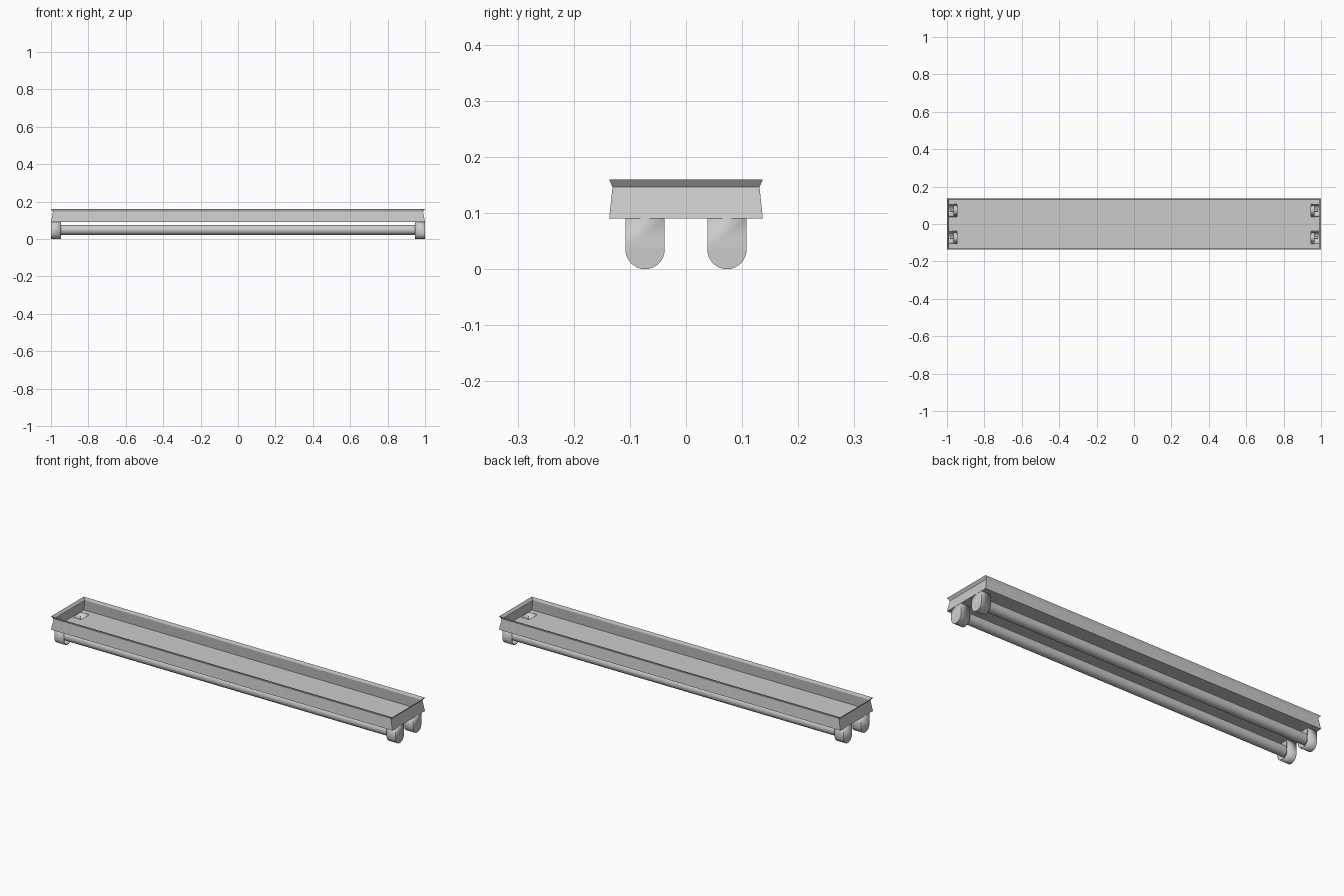
import bpy, bmesh, math

if "Cube" in bpy.data.objects:
    bpy.data.objects.remove(bpy.data.objects["Cube"])

Z_FLOOR = 0.09          # tray floor height
TUBE_Y = 0.073          # lamp offset from the centre line
HOLD_R = 0.035          # half width of a lamp holder
HOLD_X = 0.947          # inner face of the holders


def make_object(name, bm, smooth=False):
    mesh = bpy.data.meshes.new(name)
    bm.to_mesh(mesh)
    bm.free()
    ob = bpy.data.objects.new(name, mesh)
    bpy.context.collection.objects.link(ob)
    if smooth:
        bpy.ops.object.select_all(action='DESELECT')
        ob.select_set(True)
        bpy.context.view_layer.objects.active = ob
        bpy.ops.object.shade_smooth_by_angle(angle=math.radians(40))
    return ob


# Tray walls: three stacked rectangles, pinched below the rim
bm = bmesh.new()
rings = []
for hx, hy, z in ((1.0, 0.137, Z_FLOOR), (0.989, 0.131, 0.146), (1.0, 0.137, 0.16)):
    rings.append([bm.verts.new((sx * hx, sy * hy, z))
                  for sx, sy in ((-1, -1), (1, -1), (1, 1), (-1, 1))])
for lo, hi in zip(rings, rings[1:]):
    for i in range(4):
        j = (i + 1) % 4
        bm.faces.new((lo[i], lo[j], hi[j], hi[i]))

# Tray floor: grid of panels, left open above each holder
xs = (-1, -HOLD_X, HOLD_X, 1)
a, b = TUBE_Y - HOLD_R, TUBE_Y + HOLD_R
ys = (-0.137, -b, -a, a, b, 0.137)
grid = [[bm.verts.new((x, y, Z_FLOOR)) for y in ys] for x in xs]
for i in range(3):
    for j in range(5):
        if i != 1 and j in (1, 3):
            continue
        bm.faces.new((grid[i][j], grid[i + 1][j], grid[i + 1][j + 1], grid[i][j + 1]))
bmesh.ops.remove_doubles(bm, verts=bm.verts, dist=1e-5)
make_object("tray_housing", bm)


def holder(name, side, y):
    """U-shaped cup, closed on its outer face, open to the lamp and the tray."""
    prof = [(-HOLD_R, Z_FLOOR)]
    prof += [(HOLD_R * math.cos(t), HOLD_R + HOLD_R * math.sin(t))
             for t in (math.pi * (1 + k / 16) for k in range(17))]
    prof += [(HOLD_R, Z_FLOOR)]
    bm = bmesh.new()
    outer = [bm.verts.new((side, y + p, z)) for p, z in prof]
    inner = [bm.verts.new((side * HOLD_X, y + p, z)) for p, z in prof]
    bm.faces.new(outer)
    for i in range(len(prof) - 1):
        bm.faces.new((outer[i], inner[i], inner[i + 1], outer[i + 1]))
    bmesh.ops.recalc_face_normals(bm, faces=bm.faces)
    ob = make_object(name, bm, True)
    wall = ob.modifiers.new("wall", 'SOLIDIFY')
    wall.thickness = 0.006
    wall.offset = -1


def lamp(name, y):
    """Long glass tube with narrower end caps and contact stubs."""
    prof = ((-0.985, 0.008), (-0.965, 0.008), (-0.965, 0.027),
            (0.965, 0.027), (0.965, 0.008), (0.985, 0.008))
    n = 24
    bm = bmesh.new()
    rows = [[bm.verts.new((x, y + r * math.cos(2 * math.pi * k / n),
                           0.049 + r * math.sin(2 * math.pi * k / n)))
             for k in range(n)] for x, r in prof]
    for p, q in zip(rows, rows[1:]):
        for k in range(n):
            m = (k + 1) % n
            bm.faces.new((p[k], p[m], q[m], q[k]))
    bm.faces.new(rows[0])
    bm.faces.new(rows[-1])
    bmesh.ops.recalc_face_normals(bm, faces=bm.faces)
    make_object(name, bm, True)


# Two lamps, each with a holder at both ends
for label, s in (("front", -1), ("back", 1)):
    lamp(label + "_lamp_tube", s * TUBE_Y)
    holder(label + "_left_holder", -1, s * TUBE_Y)
    holder(label + "_right_holder", 1, s * TUBE_Y)
